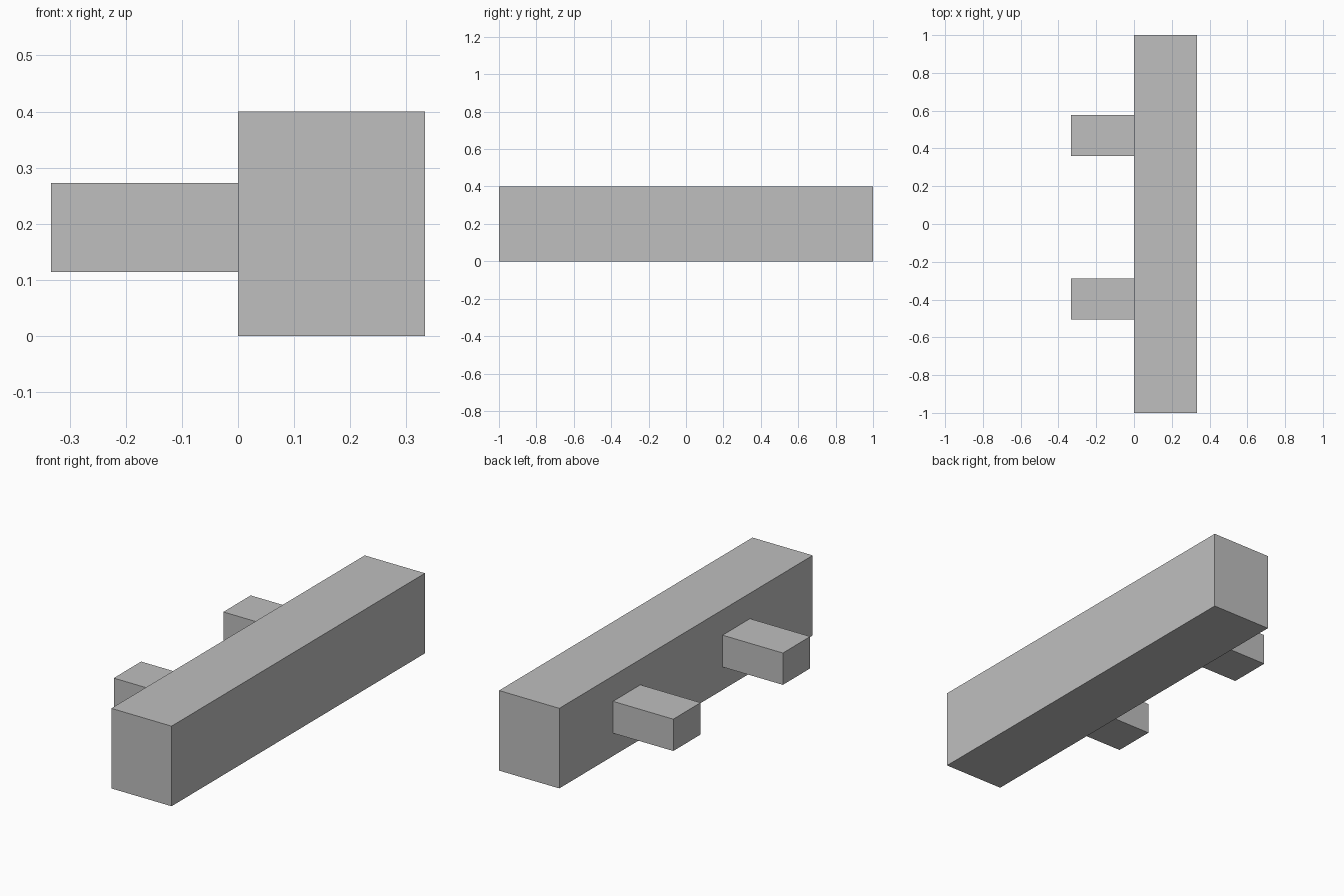
import bpy
from mathutils import Vector

default = bpy.data.objects.get("Cube")
if default:
    bpy.data.objects.remove(default, do_unlink=True)

grey = bpy.data.materials.new("plain grey")
grey.use_nodes = True
colour = (0.52, 0.52, 0.52, 1)
grey.diffuse_color = colour
grey.node_tree.nodes["Principled BSDF"].inputs["Base Color"].default_value = colour


def box(name, low, high):
    """Flat-shaded box between two opposite corners."""
    low, high = Vector(low), Vector(high)
    bpy.ops.mesh.primitive_cube_add(size=1, location=(low + high) / 2)
    obj = bpy.context.object
    obj.name = name
    obj.scale = high - low
    bpy.ops.object.transform_apply(location=False, rotation=False, scale=True)
    obj.data.materials.append(grey)
    return obj


# Long main beam
box("beam", (0, -1, 0), (0.333, 1, 0.4))

# Two pegs standing out from the right side of the beam
for name, y in (("front_peg", -0.397), ("back_peg", 0.468)):
    box(name, (-0.333, y - 0.108, 0.114), (0, y + 0.108, 0.273))
